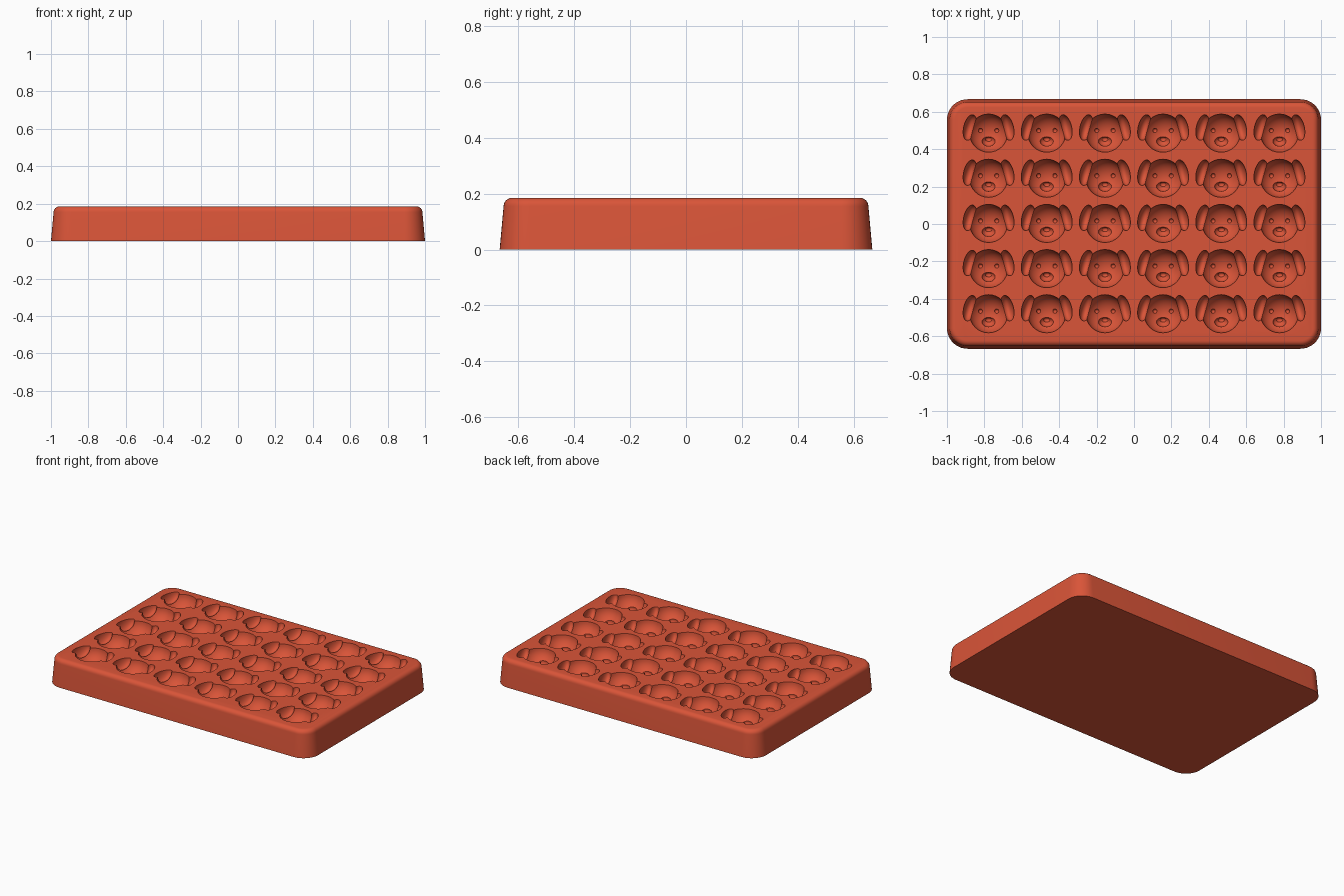
import bpy, bmesh
from math import cos, sin, pi, radians
from mathutils import Matrix, Vector

if "Cube" in bpy.data.objects:
    bpy.data.objects.remove(bpy.data.objects["Cube"])

HEIGHT = 0.185
COLS, ROWS = 6, 5
STEP_X, STEP_Y = 0.311, 0.2415

red = bpy.data.materials.new("terracotta red")
red.use_nodes = True
colour = (0.70, 0.09, 0.04, 1)
red.diffuse_color = colour
red.node_tree.nodes["Principled BSDF"].inputs["Base Color"].default_value = colour


def make_object(name, bm):
    mesh = bpy.data.meshes.new(name)
    bmesh.ops.recalc_face_normals(bm, faces=bm.faces)
    bm.to_mesh(mesh)
    bm.free()
    obj = bpy.data.objects.new(name, mesh)
    bpy.context.collection.objects.link(obj)
    mesh.materials.append(red)
    return obj


def ellipsoid(name, centre, radii, turn=0):
    bm = bmesh.new()
    matrix = (Matrix.Translation(centre) @ Matrix.Rotation(radians(turn), 4, "Z")
              @ Matrix.Diagonal(Vector(radii)).to_4x4())
    bmesh.ops.create_uvsphere(bm, u_segments=32, v_segments=20, radius=1, matrix=matrix)
    obj = make_object(name, bm)
    obj.hide_render = True
    return obj


def boolean(obj, other, operation):
    mod = obj.modifiers.new(operation.lower(), "BOOLEAN")
    mod.object = other
    mod.operation = operation
    mod.solver = "EXACT"


def apply_all(obj):
    bpy.context.view_layer.update()
    graph = bpy.context.evaluated_depsgraph_get()
    mesh = bpy.data.meshes.new_from_object(obj.evaluated_get(graph))
    obj.modifiers.clear()
    obj.data = mesh


# Tray: stacked rounded rectangles with sloped sides and a rolled top rim
def rounded_ring(bm, inset, z, radius=0.11, steps=10):
    ring = []
    for k, (sx, sy) in enumerate([(1, 1), (-1, 1), (-1, -1), (1, -1)]):
        for i in range(steps + 1):
            a = (k + i / steps) * pi / 2
            r = radius - inset
            ring.append(bm.verts.new((sx * (1 - radius) + r * cos(a),
                                      sy * (0.667 - radius) + r * sin(a), z)))
    return ring


bm = bmesh.new()
profile = [(0, 0)]
for i in range(7):
    a = i / 6 * pi / 2
    profile.append((0.044 - 0.03 * cos(a), HEIGHT - 0.03 + 0.03 * sin(a)))
rings = [rounded_ring(bm, *p) for p in profile]
for low, high in zip(rings, rings[1:]):
    for i in range(len(low)):
        j = (i + 1) % len(low)
        bm.faces.new((low[i], low[j], high[j], high[i]))
bm.faces.new(rings[0])
bm.faces.new(rings[-1])
tray = make_object("mould_tray", bm)

# One puppy-face cutter: head, ears, muzzle, nose and eyes merged together
cutter = ellipsoid("puppy_face_cutter", (0, 0, HEIGHT), (0.102, 0.102, 0.092))
parts = [ellipsoid("muzzle_cutter", (0, -0.042, HEIGHT - 0.072), (0.036, 0.028, 0.03)),
         ellipsoid("nose_cutter", (0, -0.033, HEIGHT - 0.098), (0.017, 0.012, 0.013))]
for side in (-1, 1):
    parts.append(ellipsoid("ear_cutter", (side * 0.1, 0.03, HEIGHT),
                           (0.033, 0.07, 0.06), side * 14))
    parts.append(ellipsoid("eye_cutter", (side * 0.043, 0.014, HEIGHT - 0.08),
                           (0.012, 0.012, 0.014)))
for part in parts:
    boolean(cutter, part, "UNION")
apply_all(cutter)
for part in parts:
    bpy.data.objects.remove(part)

# Repeat the face over the grid and sink it into the tray
for count, offset in ((COLS, (STEP_X, 0, 0)), (ROWS, (0, STEP_Y, 0))):
    array = cutter.modifiers.new("grid", "ARRAY")
    array.use_relative_offset = False
    array.use_constant_offset = True
    array.count = count
    array.constant_offset_displace = offset
cutter.location = (-STEP_X * (COLS - 1) / 2, 0.003 - STEP_Y * (ROWS - 1) / 2, 0)
boolean(tray, cutter, "DIFFERENCE")
apply_all(tray)
bpy.data.objects.remove(cutter)

bpy.ops.object.select_all(action="DESELECT")
tray.select_set(True)
bpy.context.view_layer.objects.active = tray
bpy.ops.object.shade_smooth_by_angle(angle=radians(35))
